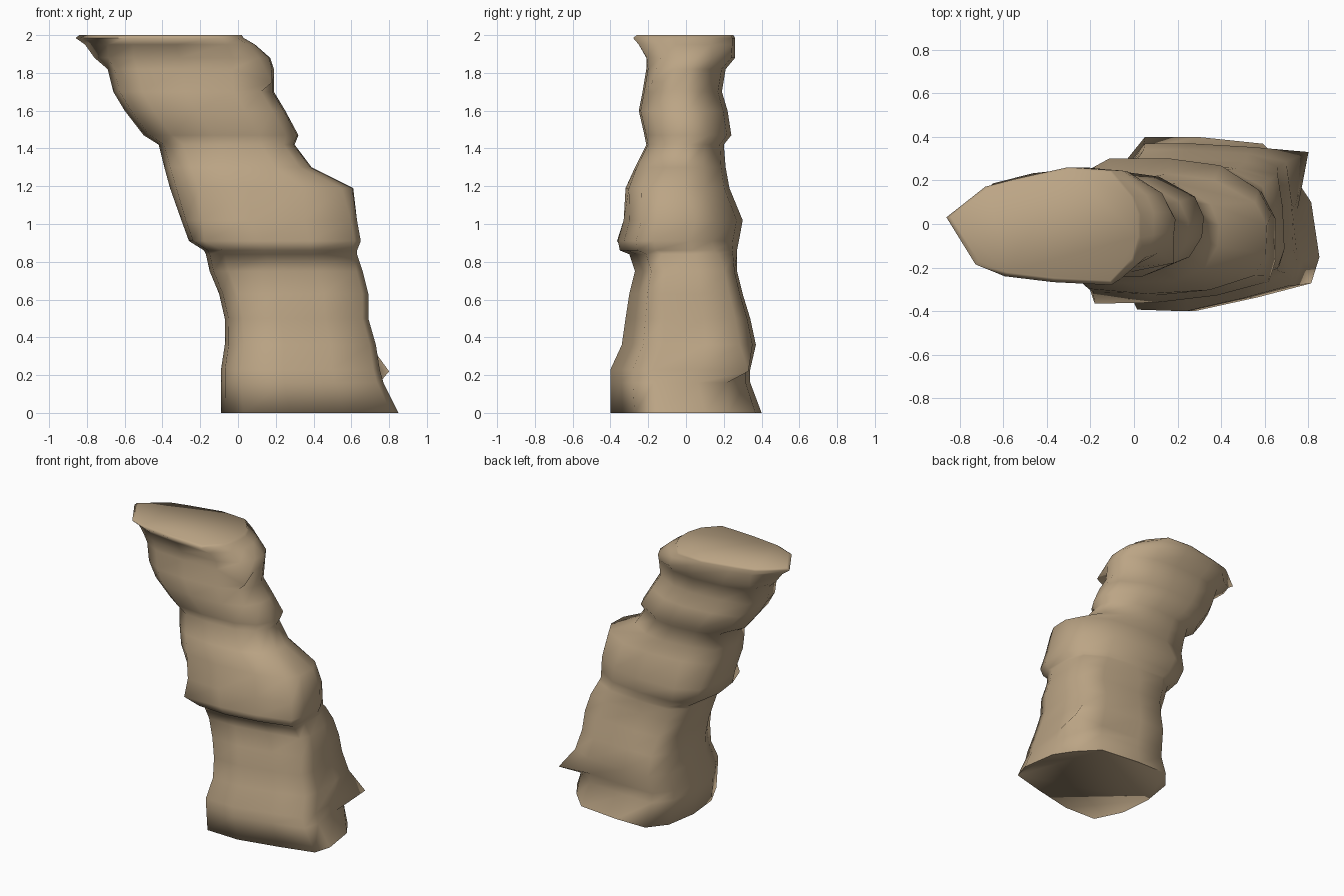
import bpy
import bmesh
from mathutils import Vector

default_cube = bpy.data.objects.get("Cube")
if default_cube:
    bpy.data.objects.remove(default_cube, do_unlink=True)

# Single sandstone colour
stone = bpy.data.materials.new("sandstone")
stone.use_nodes = True
stone.diffuse_color = (0.50, 0.375, 0.235, 1)
stone.node_tree.nodes["Principled BSDF"].inputs["Base Color"].default_value = stone.diffuse_color

# Unit outlines, all starting at the left front and running counter-clockwise
BASE = [(-.95, -.5), (-.75, -.98), (-.22, -1), (.4, -.84), (.92, -.68),
        (1, -.38), (.92, .25), (.74, .57), (.45, .92), (-.2, 1),
        (-.7, 1), (-.92, .68), (-1, .1)]
LOWER = BASE[:6] + [(.98, .25), (.92, .76), (.55, .95)] + BASE[9:]
BLOCK = [(-.95, -.5), (-.76, -.94), (-.2, -1), (.4, -.9), (.93, -.7),
         (1, -.4), (1, .2), (.87, .55), (.5, .9), (0, 1),
         (-.6, 1), (-.92, .74), (-1, .1)]
NECK = [(-.92, -.55), (-.64, -.9), (-.1, -1), (.5, -.96), (.84, -.7),
        (.98, -.3), (1, .1), (.9, .5), (.5, .9), (.1, 1),
        (-.4, .93), (-.84, .7), (-1, .1)]
CAP = [(-.7, -.65), (-.4, -.85), (.1, -.95), (.7, -1), (.93, -.6),
       (1, -.2), (1, .2), (.93, .5), (.7, .95), (.25, 1),
       (-.3, .8), (-.6, .67), (-1, .15)]

# Outline reached at each height
STAGES = [(0, BASE), (.3, LOWER), (.78, LOWER), (.9, BLOCK), (1.1, BLOCK),
          (1.25, NECK), (1.83, NECK), (1.97, CAP), (2, CAP)]

# Extents of each rock layer: height, left, right, front, back
LAYERS = [
    (0, -.09, .85, -.4, .4),
    (.16, -.09, .77, -.4, .34),
    (.23, -.09, .75, -.4, .34),
    (.36, -.07, .73, -.34, .37),
    (.5, -.07, .69, -.32, .34),
    (.63, -.1, .69, -.3, .3),
    (.75, -.15, .66, -.27, .27),
    (.84, -.17, .63, -.3, .27),
    (.86, -.18, .63, -.35, .27),
    (.91, -.26, .65, -.36, .28),
    (1.02, -.3, .63, -.33, .3),
    (1.19, -.36, .61, -.32, .23),
    (1.3, -.39, .39, -.27, .21),
    (1.42, -.42, .3, -.21, .2),
    (1.47, -.5, .32, -.22, .24),
    (1.6, -.6, .25, -.25, .22),
    (1.7, -.66, .19, -.23, .19),
    (1.82, -.69, .19, -.21, .21),
    (1.88, -.76, .17, -.21, .26),
    (1.95, -.81, .09, -.25, .26),
    (1.985, -.86, .03, -.28, .26),
    (2, -.84, .02, -.26, .25),
]


def remap(values, low, high):
    """Stretch values so that they exactly span low to high."""
    start, end = min(values), max(values)
    return [low + (v - start) / (end - start) * (high - low) for v in values]


def outline_at(height):
    """Blend the two outlines on either side of a height."""
    for (z_low, lower), (z_high, upper) in zip(STAGES, STAGES[1:]):
        if height <= z_high:
            mix = (height - z_low) / (z_high - z_low)
            return [Vector(a).lerp(Vector(b), mix) for a, b in zip(lower, upper)]


def layer_points(height, left, right, front, back):
    outline = outline_at(height)
    xs = remap([p.x for p in outline], left, right)
    ys = remap([p.y for p in outline], front, back)
    return [(x, y, height) for x, y in zip(xs, ys)]


# Leaning rock column, lofted from layer to layer
bm = bmesh.new()
rings = [[bm.verts.new(p) for p in layer_points(*layer)] for layer in LAYERS]
for lower, upper in zip(rings, rings[1:]):
    for i in range(len(lower)):
        j = (i + 1) % len(lower)
        bm.faces.new((lower[i], lower[j], upper[j], upper[i]))
bm.faces.new(rings[0])
bm.faces.new(rings[-1])

# Spur at the low back corner, lip on the ledge, knob under the cap
rings[2][7].co = (.8, .33, .22)
rings[9][1].co = (-.18, -.365, .91)
rings[17][4].co = (.18, -.18, .1 + 1.65)

bmesh.ops.recalc_face_normals(bm, faces=bm.faces)
mesh = bpy.data.meshes.new("rock_column")
bm.to_mesh(mesh)
bm.free()
mesh.materials.append(stone)
rock = bpy.data.objects.new("rock_column", mesh)
bpy.context.collection.objects.link(rock)
bpy.ops.object.select_all(action="DESELECT")
rock.select_set(True)
bpy.context.view_layer.objects.active = rock
bpy.ops.object.shade_smooth_by_angle(angle=1.75)
